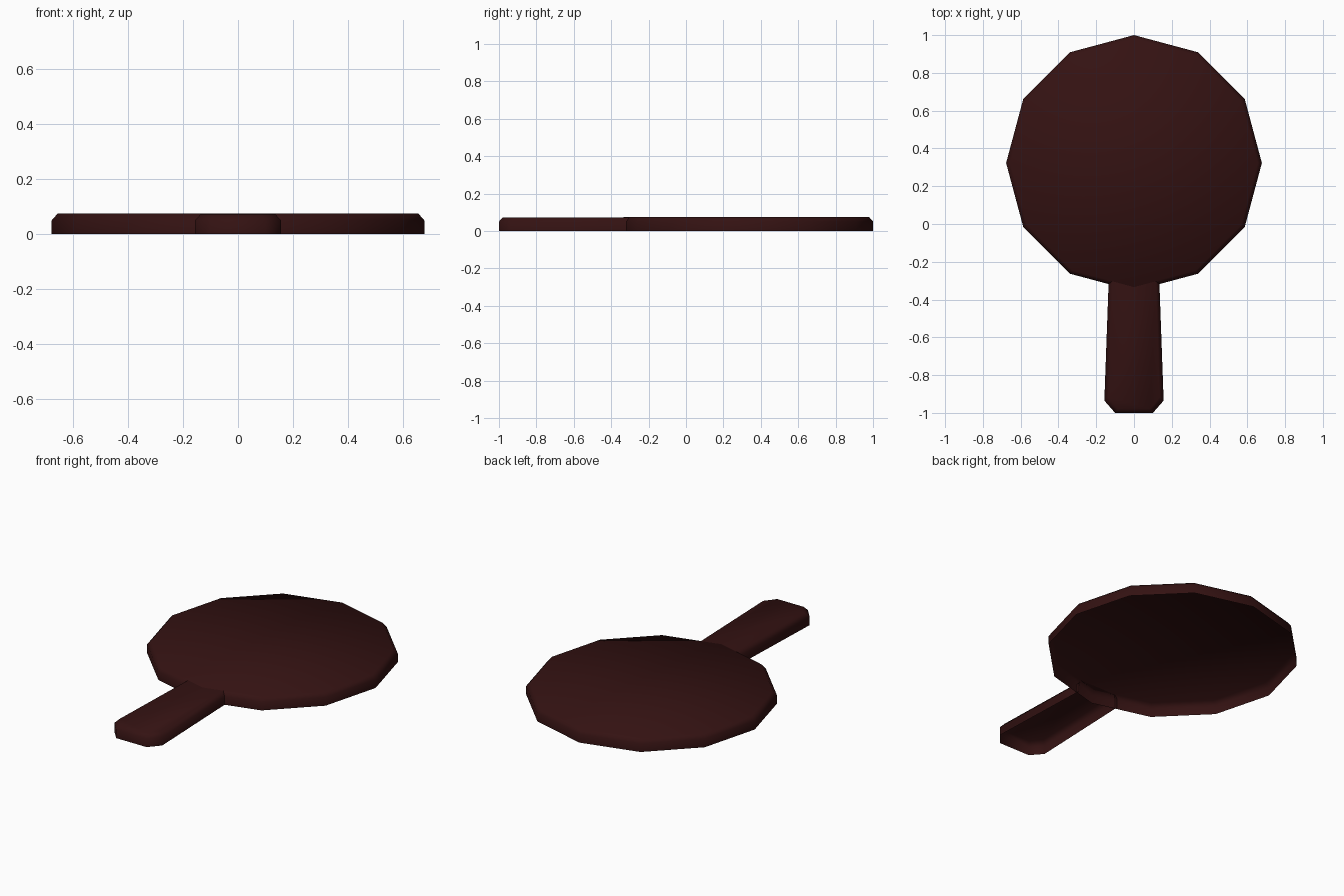
import bpy
import bmesh
from math import cos, sin, tau

cube = bpy.data.objects.get("Cube")
if cube:
    bpy.data.objects.remove(cube)

# One dark maroon finish
maroon = bpy.data.materials.new("dark maroon")
maroon.use_nodes = True
colour = (0.034, 0.006, 0.006, 1)
maroon.diffuse_color = colour
maroon.node_tree.nodes["Principled BSDF"].inputs["Base Color"].default_value = colour


def shell(name, outline, pivot_y, scale, shoulder, height, closed=True):
    """Open-bottomed shell: upright wall, chamfered shoulder and flat top."""
    bm = bmesh.new()

    def ring(z, sx=1, sy=1):
        return [bm.verts.new((x * sx, pivot_y + (y - pivot_y) * sy, z))
                for x, y in outline]

    rings = [ring(0), ring(shoulder), ring(height, *scale)]
    count = len(outline)
    for low, high in zip(rings, rings[1:]):
        for i in range(count if closed else count - 1):
            j = (i + 1) % count
            bm.faces.new((low[i], low[j], high[j], high[i]))
    bm.faces.new(rings[-1])
    for face in bm.faces:
        face.smooth = True
    mesh = bpy.data.meshes.new(name)
    bm.to_mesh(mesh)
    bm.free()
    mesh.materials.append(maroon)
    obj = bpy.data.objects.new(name, mesh)
    bpy.context.collection.objects.link(obj)
    return obj


# Twelve-sided blade
sides, radius, centre = 12, 0.677, 0.323
blade = [(radius * cos(tau * i / sides), centre + radius * sin(tau * i / sides))
         for i in range(sides)]
shell("paddle_blade", blade, centre, (0.968, 0.968), 0.05, 0.075)

# Flared handle with clipped end corners, open where it enters the blade
half = [(0.10, -1.0), (0.157, -0.935), (0.134, -0.30)]
left_side = [(-x, y) for x, y in reversed(half)]
shell("paddle_handle", left_side + half, -0.30, (0.86, 0.97), 0.05, 0.073,
      closed=False)
